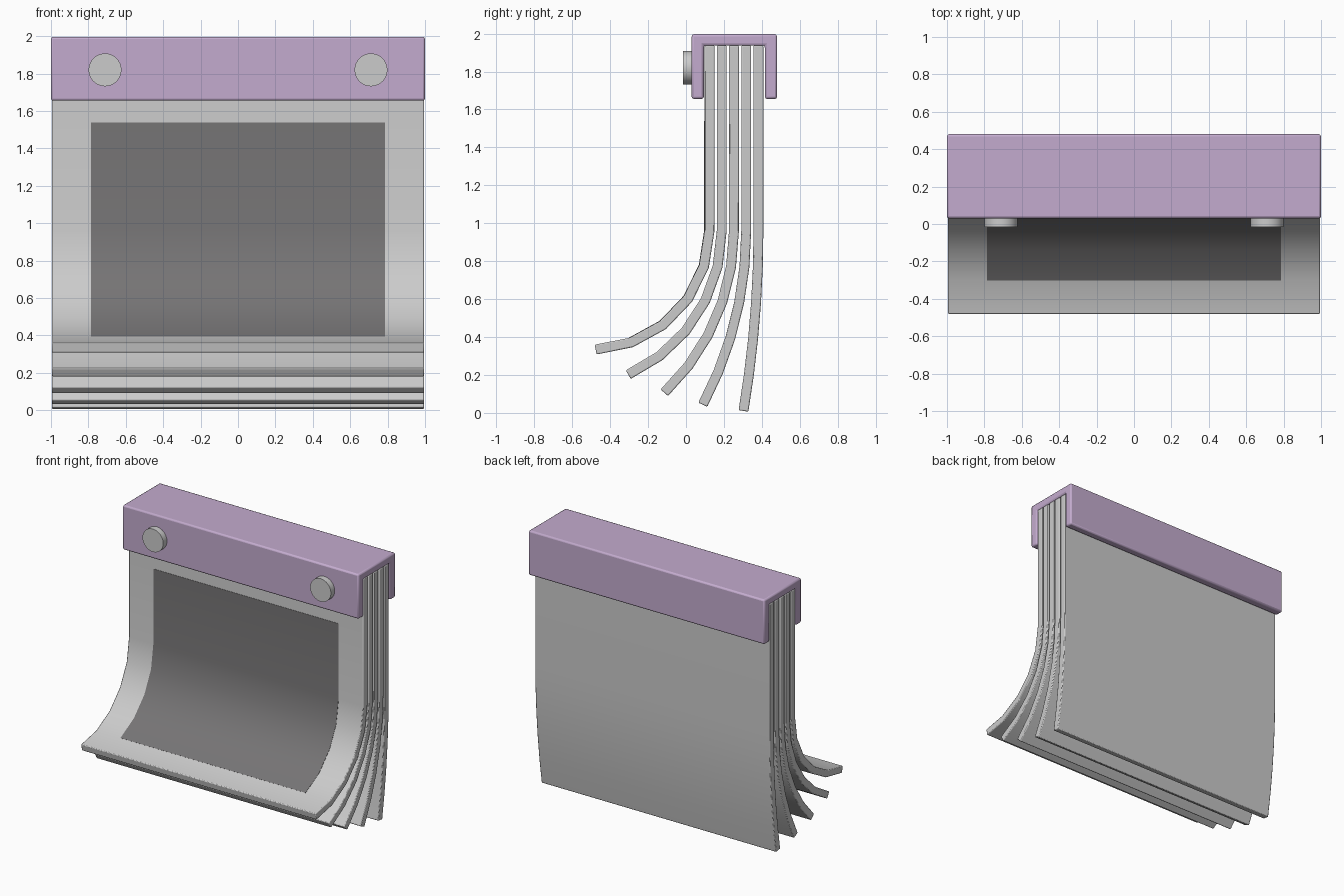
import bpy, bmesh, math
from mathutils import Vector

if "Cube" in bpy.data.objects:
    bpy.data.objects.remove(bpy.data.objects["Cube"])


def material(name, rgb):
    m = bpy.data.materials.new(name)
    m.diffuse_color = (*rgb, 1)
    m.use_nodes = True
    m.node_tree.nodes["Principled BSDF"].inputs["Base Color"].default_value = m.diffuse_color
    return m


def finish(ob, bevel, mat=None):
    if mat:
        ob.data.materials.append(mat)
    if bevel:
        b = ob.modifiers.new("bevel", 'BEVEL')
        b.width, b.segments = bevel, 2
        b.limit_method, b.angle_limit = 'ANGLE', math.radians(50)
    bpy.ops.object.select_all(action='DESELECT')
    ob.select_set(True)
    bpy.context.view_layer.objects.active = ob
    bpy.ops.object.shade_smooth_by_angle(angle=math.radians(32))


def extrude_yz(name, profile, half, bevel=0, mat=None):
    """Extrude a closed (y, z) profile across x from -half to half."""
    bm = bmesh.new()
    face = bm.faces.new([bm.verts.new((-half, y, z)) for y, z in profile])
    ext = bmesh.ops.extrude_face_region(bm, geom=[face])
    bmesh.ops.translate(bm, vec=(2 * half, 0, 0),
                        verts=[v for v in ext["geom"] if isinstance(v, bmesh.types.BMVert)])
    bmesh.ops.recalc_face_normals(bm, faces=bm.faces)
    me = bpy.data.meshes.new(name)
    bm.to_mesh(me)
    bm.free()
    ob = bpy.data.objects.new(name, me)
    bpy.context.collection.objects.link(ob)
    finish(ob, bevel, mat)
    return ob


def ribbon(path, front, back):
    """Closed outline between two offsets (positive = forward) of a centre line."""
    dirs = [(b - a).normalized() for a, b in zip(path, path[1:])]
    rows = []
    for i, p in enumerate(path):
        d0, d1 = dirs[max(i - 1, 0)], dirs[min(i, len(dirs) - 1)]
        t = (d0 + d1).normalized()
        rows.append((p, Vector((t.y, -t.x)) / t.dot(d0)))
    return [p + n * front for p, n in rows] + [p + n * back for p, n in reversed(rows)]


def page_path(y, curl, top):
    p = Vector((y, 0.961))
    path = [Vector((y, top)), p]
    for i in range(5):
        a = math.radians(curl) * (i + 0.5) / 5
        p = p + 0.191 * Vector((-math.sin(a), -math.cos(a)))
        path.append(p)
    return path


purple = material("mauve", (0.55, 0.41, 0.62))
dark = material("dark_grey", (0.18, 0.175, 0.178))
mid = material("mid_grey", (0.57, 0.57, 0.57))

# Curling pages, the front one curls most
for i, curl in enumerate((87.5, 66, 46.5, 28, 9.5)):
    path = page_path(0.124 + 0.0645 * i, curl, 1.937)
    extrude_yz(f"page_{i + 1}", ribbon(path, 0.026, -0.026), 0.995, 0.006)

# Dark picture on the front page, following its curve
picture = page_path(0.124, 87.5, 1.54)[:-1]
extrude_yz("picture_panel", ribbon(picture, 0.028, 0.02), 0.785, 0, dark)

# U-shaped binding over the top
extrude_yz("binding", [(0.03, 1.655), (0.03, 1.997), (0.48, 1.997), (0.48, 1.655),
                       (0.416, 1.655), (0.416, 1.938), (0.094, 1.938), (0.094, 1.655)],
           1.0, 0.012, purple)

# Round studs
for side, x in (("left", -0.711), ("right", 0.711)):
    bpy.ops.mesh.primitive_cylinder_add(vertices=32, radius=0.088, depth=0.056,
                                        location=(x, 0.012, 1.82),
                                        rotation=(math.pi / 2, 0, 0))
    stud = bpy.context.object
    stud.name = f"stud_{side}"
    finish(stud, 0, mid)
